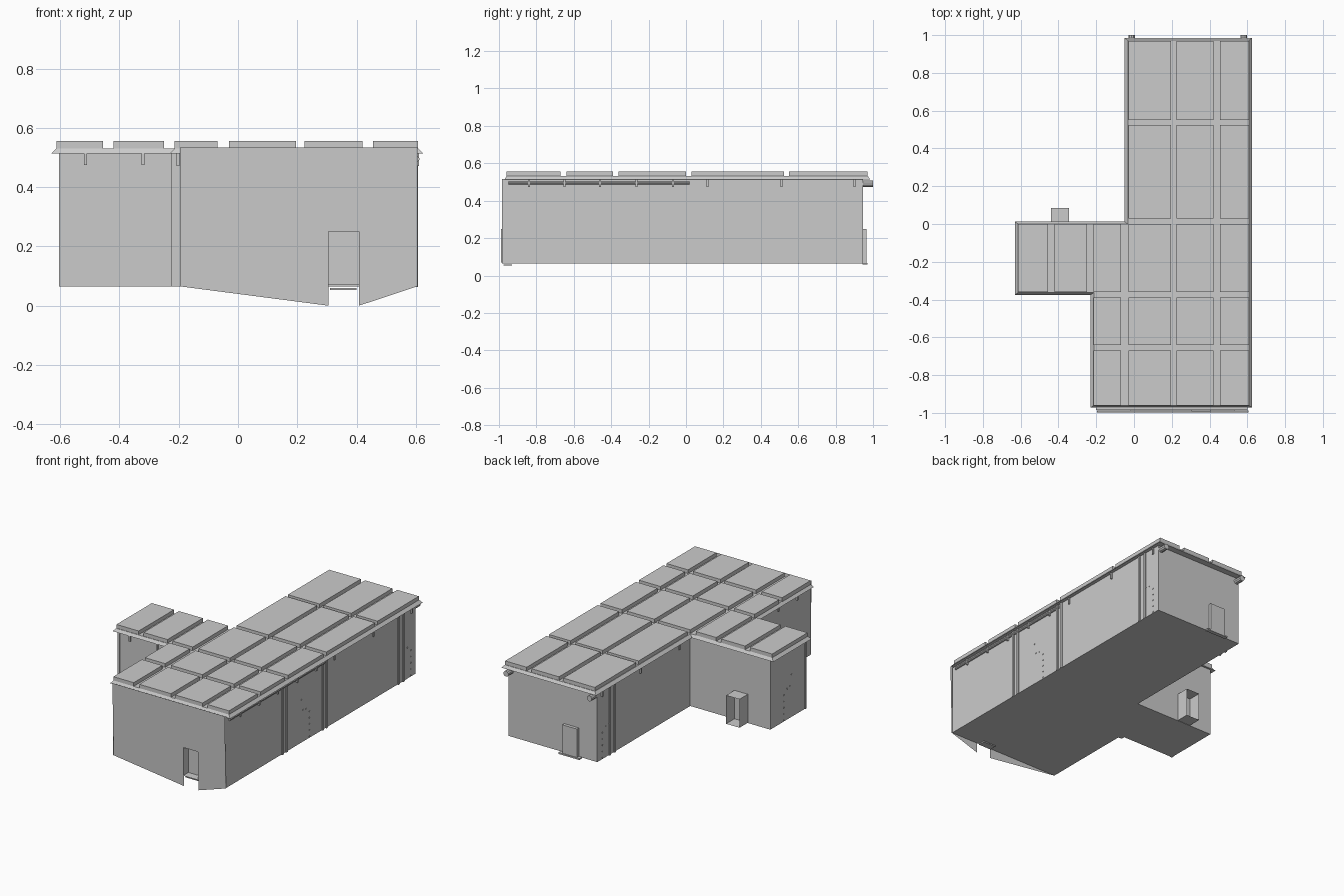
import bpy, bmesh, math
from mathutils import Vector

if "Cube" in bpy.data.objects:
    bpy.data.objects.remove(bpy.data.objects["Cube"])

FLOOR, TOP = 0.065, 0.517


def finish(name, bm, recalc=True):
    if recalc:
        bmesh.ops.recalc_face_normals(bm, faces=bm.faces)
    me = bpy.data.meshes.new(name)
    bm.to_mesh(me)
    bm.free()
    ob = bpy.data.objects.new(name, me)
    bpy.context.collection.objects.link(ob)
    return ob


def add_box(bm, x, y, z):
    vs = bmesh.ops.create_cube(bm, size=1)["verts"]
    for v in vs:
        v.co = Vector([(r[0] + r[1]) / 2 + c * (r[1] - r[0]) for r, c in zip((x, y, z), v.co)])
    return vs


def boxes(name, items):
    bm = bmesh.new()
    for it in items:
        add_box(bm, *it)
    return finish(name, bm)


def loft(name, low, z0, high, z1, skip=()):
    bm = bmesh.new()
    a = [bm.verts.new((x, y, z0)) for x, y in low]
    b = [bm.verts.new((x, y, z1)) for x, y in high]
    n = len(a)
    for i in range(n):
        if i not in skip:
            j = (i + 1) % n
            bm.faces.new((a[i], a[j], b[j], b[i]))
    bm.faces.new(a[::-1])
    bm.faces.new(b)
    return finish(name, bm)


def pipe(name, x, y0, y1, z, r, sides=10):
    bm = bmesh.new()
    bmesh.ops.create_cone(bm, cap_ends=True, segments=sides, radius1=r, radius2=r, depth=y1 - y0)
    for v in bm.verts:
        v.co = Vector((x + v.co.x, (y0 + y1) / 2 + v.co.z, z + v.co.y))
    return finish(name, bm)


# T-like footprint body; its front edge is closed by the separate front wall
walls = [(-.2, -.985), (.602, -.985), (.602, .945), (-.03, .945),
         (-.03, 0), (-.6, 0), (-.6, -.36), (-.2, -.36)]
loft("building_walls", walls, FLOOR, walls, TOP, skip=(0,))

# Front wall with sagging lower edge and door notch, leaning slightly
bm = bmesh.new()
outline = [(-.195, .533), (-.195, .065), (.305, 0), (.305, .25), (.408, .25), (.408, 0), (.605, .065), (.605, .533)]
bm.faces.new([bm.verts.new((x, -.985 - .013 * z / .533, z)) for x, z in outline])
finish("front_wall", bm, False)


# Door passages: box with its outer end open
def passage(name, x, y, z, open_dir):
    bm = bmesh.new()
    add_box(bm, x, y, z)
    bm.normal_update()
    gone = [f for f in bm.faces if f.normal.y * open_dir > .9]
    bmesh.ops.delete(bm, geom=gone, context='FACES')
    return finish(name, bm)


passage("front_door_recess", (.305, .408), (-.99, -.94), (.07, .25), -1)
passage("wing_door_porch", (-.44, -.345), (-.004, .085), (.067, .25), 1)
boxes("door_sills", [((.31, .4), (-.975, -.93), (.053, .06)),
                     ((.08, .23), (.945, .97), (.058, .067))])
boxes("rear_door", [((.10, .205), (.94, .965), (.067, .25))])

# Roof sheet with sloped eaves
eaves = [(-.23, -.972), (.625, -.972), (.625, .985), (-.05, .985),
         (-.05, .012), (-.63, .012), (-.63, -.375), (-.23, -.375)]
sx = [1, -1, -1, 1, 1, 1, 1, 1]
sy = [1, 1, -1, -1, -1, -1, 1, 1]
inner = [(x + .017 * a, y + .012 * b) for (x, y), a, b in zip(eaves, sx, sy)]
loft("roof_base", eaves, .513, inner, .531)

# Raised roof panels on a grid
cols = [(-.613, -.455), (-.42, -.25), (-.215, -.07), (-.03, .195), (.225, .42), (.455, .608)]
rows = [((-.96, -.67), 2), ((-.64, -.39), 2), ((-.36, 0), 0), ((.03, .525), 3), ((.55, .97), 3)]
boxes("roof_panels", [(cols[c], y, (.525, .555)) for y, first in rows for c in range(first, 6)])

# Paired pilasters along side walls and corner posts
posts = []
for y in (-.41, -.37, .0, .04, .77, .82):
    posts.append(((.6, .608), (y - .008, y + .008), (.063, TOP)))
for y in (.77, .82):
    posts.append(((-.036, -.028), (y - .008, y + .008), (.063, TOP)))
posts += [((-.225, -.195), (-.385, -.36), (.065, TOP)),
          ((-.604, -.588), (-.364, -.35), (.065, TOP))]
boxes("wall_posts", posts)

# Eaves brackets
br = [((.6, .611), (y - .005, y + .005), (.472, .515))
      for y in (-.84, -.65, -.46, -.265, -.07, .115, .51, .9)]
br += [((x - .005, x + .005), (-.37, -.358), (.475, .515)) for x in (-.515, -.32)]
br += [((-.208, -.198), (y - .005, y + .005), (.472, .515)) for y in (-.84, -.65, -.46)]
br += [((-.039, -.029), (y - .005, y + .005), (.472, .515)) for y in (.115, .51, .9)]
boxes("eaves_brackets", br)

# Small wall bolts, stepped in a line at two places per long wall
spots = [(-.08, .34), (-.065, .27), (-.035, .265)] + [(0, .075 + .04 * i) for i in range(5)]
bolts = []
for wall_x, places in ((.602, (-.135, .895)), (-.03, (.895,)), (-.6, (-.135,))):
    for p in places:
        for dy, z in spots:
            y = p + dy
            bolts.append(((wall_x - .004, wall_x + .004), (y - .003, y + .003), (z - .003, z + .003)))
boxes("wall_bolts", bolts)

# Gutter pipe and end spouts
pipe("gutter_pipe", .603, -.95, .02, .495, .009)
for side, x in (("right", .582), ("left", -.012)):
    pipe(side + "_spout", x, .94, 1.0, .49, .018)
